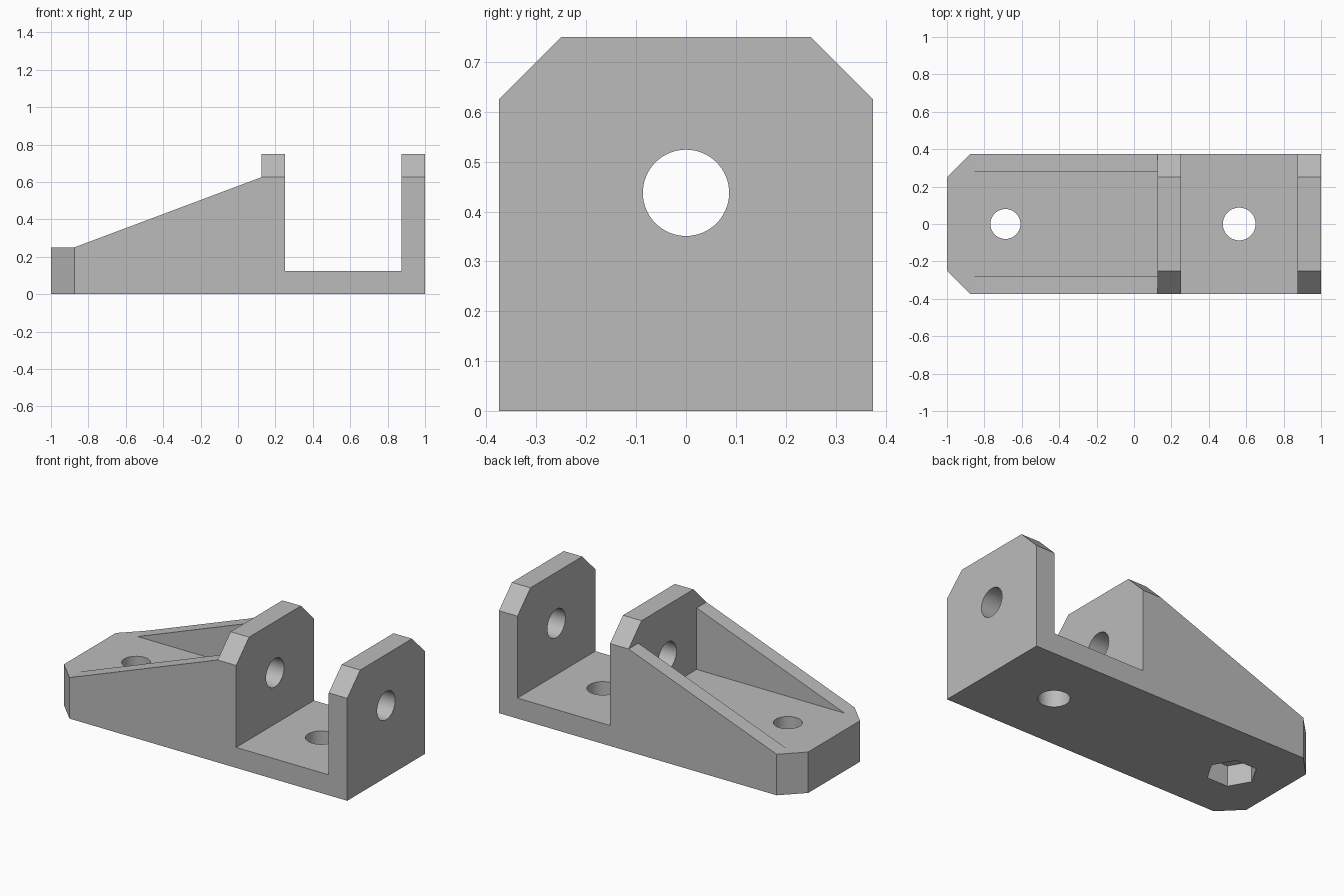
import bpy
import bmesh
from math import radians, cos, sin, tau
from mathutils import Vector

if "Cube" in bpy.data.objects:
    bpy.data.objects.remove(bpy.data.objects["Cube"], do_unlink=True)

grey = bpy.data.materials.new("plain_grey")
grey.use_nodes = True
grey.diffuse_color = (0.5, 0.5, 0.5, 1)
grey.node_tree.nodes["Principled BSDF"].inputs["Base Color"].default_value = (0.5, 0.5, 0.5, 1)

# Where a profile point (a, b) and the extrusion depth d land in space
PLACE = {
    "x": lambda a, b, d: Vector((d, a, b)),
    "y": lambda a, b, d: Vector((a, d, b)),
    "z": lambda a, b, d: Vector((a, b, d)),
}


def prism(name, axis, outline, start, end):
    """Extrude a closed 2D outline along one axis."""
    bm = bmesh.new()
    place = PLACE[axis]
    face = bm.faces.new([bm.verts.new(place(a, b, start)) for a, b in outline])
    grown = bmesh.ops.extrude_face_region(bm, geom=[face])["geom"]
    bmesh.ops.translate(bm, verts=[v for v in grown if isinstance(v, bmesh.types.BMVert)],
                        vec=place(0, 0, end - start))
    bmesh.ops.recalc_face_normals(bm, faces=bm.faces)
    mesh = bpy.data.meshes.new(name)
    bm.to_mesh(mesh)
    bm.free()
    mesh.materials.append(grey)
    obj = bpy.data.objects.new(name, mesh)
    bpy.context.collection.objects.link(obj)
    return obj


def ring(a, b, radius, sides=64):
    return [(a + radius * cos(tau * i / sides), b + radius * sin(tau * i / sides))
            for i in range(sides)]


def carve(target, cutter, operation="DIFFERENCE"):
    """Apply a boolean and discard the cutter."""
    cutter.hide_render = True
    mod = target.modifiers.new(cutter.name, "BOOLEAN")
    mod.operation = operation
    mod.solver = "EXACT"
    mod.object = cutter
    bpy.context.view_layer.objects.active = target
    bpy.ops.object.modifier_apply(modifier=mod.name)
    bpy.data.objects.remove(cutter, do_unlink=True)


# Side profile: nose pad, ramp, inner lug, saddle, outer lug
side = [(-1, 0), (1, 0), (1, 0.75), (0.875, 0.75), (0.875, 0.125), (0.25, 0.125),
        (0.25, 0.75), (0.125, 0.75), (0.125, 0.625), (-0.875, 0.25), (-1, 0.25)]
bracket = prism("clevis_bracket", "y", side, -0.375, 0.375)

# Chamfered lug tops and nose corners
lug_outline = [(-0.375, -0.2), (0.375, -0.2), (0.375, 0.625), (0.25, 0.75),
               (-0.25, 0.75), (-0.375, 0.625)]
carve(bracket, prism("lug_trim", "x", lug_outline, -1.2, 1.2), "INTERSECT")
for s in (-1, 1):
    corner = [(-0.875, s * 0.375), (-1, s * 0.25), (-1.2, s * 0.05),
              (-1.2, s * 0.7), (-0.55, s * 0.7)]
    carve(bracket, prism("nose_trim", "z", corner, -0.2, 0.5))

# Pocket between the two side ribs
pocket = [(-0.875, 0.25), (0.125, 0.25), (0.125, 0.9), (-0.875, 0.9)]
carve(bracket, prism("rib_pocket", "y", pocket, -0.281, 0.281))

# Pin bore through both lugs, bolt holes and hexagonal nut recess
carve(bracket, prism("pin_bore", "x", ring(0, 0.4375, 0.0865), 0, 1.2))
carve(bracket, prism("saddle_hole", "z", ring(0.5625, 0, 0.0875), -0.2, 0.4))
carve(bracket, prism("nose_hole", "z", ring(-0.6875, 0, 0.08), -0.2, 0.5))
carve(bracket, prism("nut_recess", "z", ring(-0.6875, 0, 0.14, 6), -0.2, 0.125))

# Smooth bores, crisp flat faces
bpy.ops.object.select_all(action="DESELECT")
bracket.select_set(True)
bpy.context.view_layer.objects.active = bracket
bpy.ops.object.shade_smooth_by_angle(angle=radians(12))
